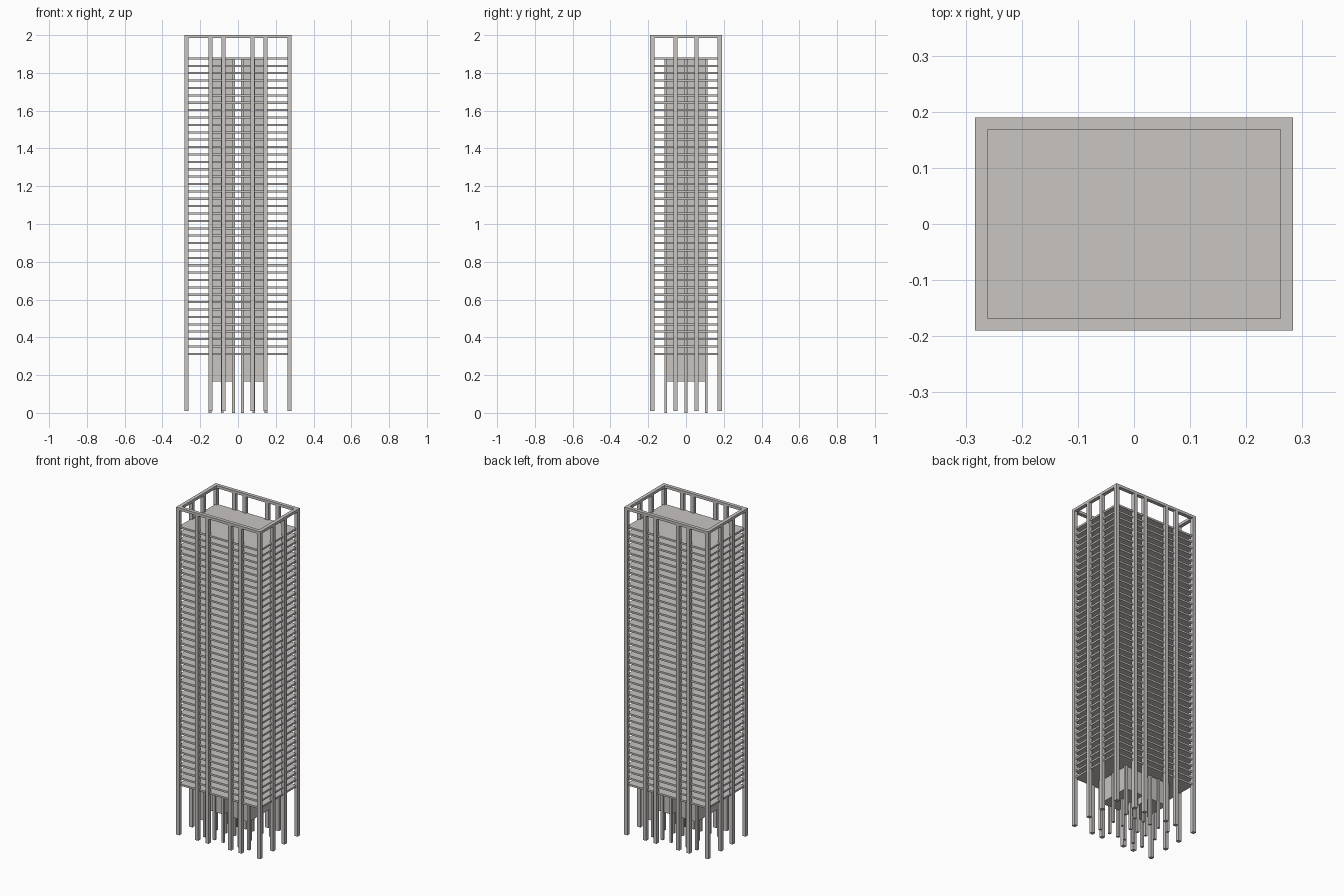
import bpy

if "Cube" in bpy.data.objects:
    bpy.data.objects.remove(bpy.data.objects["Cube"])

# One flat warm grey for the whole structure
grey = bpy.data.materials.new("warm_grey_concrete")
grey.diffuse_color = (0.58, 0.555, 0.545, 1.0)
grey.use_nodes = True
grey.node_tree.nodes["Principled BSDF"].inputs["Base Color"].default_value = grey.diffuse_color


def boxes(name, spans):
    """One object made of boxes given as (x0, x1, y0, y1, z0, z1)."""
    verts, faces = [], []
    for x0, x1, y0, y1, z0, z1 in spans:
        n = len(verts)
        verts += [(x, y, z) for z in (z0, z1)
                  for x, y in ((x0, y0), (x1, y0), (x1, y1), (x0, y1))]
        faces += [tuple(n + i for i in f) for f in
                  ((3, 2, 1, 0), (4, 5, 6, 7), (0, 1, 5, 4),
                   (1, 2, 6, 5), (2, 3, 7, 6), (3, 0, 4, 7))]
    mesh = bpy.data.meshes.new(name)
    mesh.from_pydata(verts, [], faces)
    mesh.materials.append(grey)
    obj = bpy.data.objects.new(name, mesh)
    bpy.context.collection.objects.link(obj)
    return obj


def post(x, y, w, z0, z1):
    return (x - w / 2, x + w / 2, y - w / 2, y + w / 2, z0, z1)


HX, HY = 0.283, 0.19          # outer half sizes
W = 0.022                     # perimeter column width
CX, CY = HX - W / 2, HY - W / 2
RING_Z = 1.984
ROOF_Z = 1.882

# Perimeter columns
spots = [(x, s * CY) for s in (-1, 1)
         for x in (-CX, -0.146, -0.076, 0.076, 0.146, CX)]
spots += [(s * CX, y) for s in (-1, 1) for y in (-0.055, 0.055)]
boxes("perimeter_columns", [post(x, y, W, 0.01, RING_Z) for x, y in spots])

# Crown ring joining the column tops
boxes("crown_ring", [
    (-HX, HX, -HY, -HY + W, RING_Z, 2.0),
    (-HX, HX, HY - W, HY, RING_Z, 2.0),
    (-HX, -HX + W, -HY + W, HY - W, RING_Z, 2.0),
    (HX - W, HX, -HY + W, HY - W, RING_Z, 2.0)])

# Floor slabs up to the roof
FLOORS = 41
FIRST = 0.318
step = (ROOF_Z - FIRST) / (FLOORS - 1)
boxes("floor_slabs", [
    (-0.272, 0.272, -0.179, 0.179, FIRST + i * step - 0.011, FIRST + i * step)
    for i in range(FLOORS)])

# Twin service cores with a corridor between them
boxes("service_cores", [
    (-0.146, -0.022, -0.105, 0.105, 0.167, ROOF_Z - 0.005),
    (0.022, 0.146, -0.105, 0.105, 0.167, ROOF_Z - 0.005)])

# Inner columns around and through the cores
boxes("inner_columns", [
    post(x, y, 0.015, 0.0, ROOF_Z - 0.004)
    for x in (-0.148, -0.083, -0.024, 0.024, 0.083, 0.148)
    for y in (-0.107, 0.0, 0.107)])
